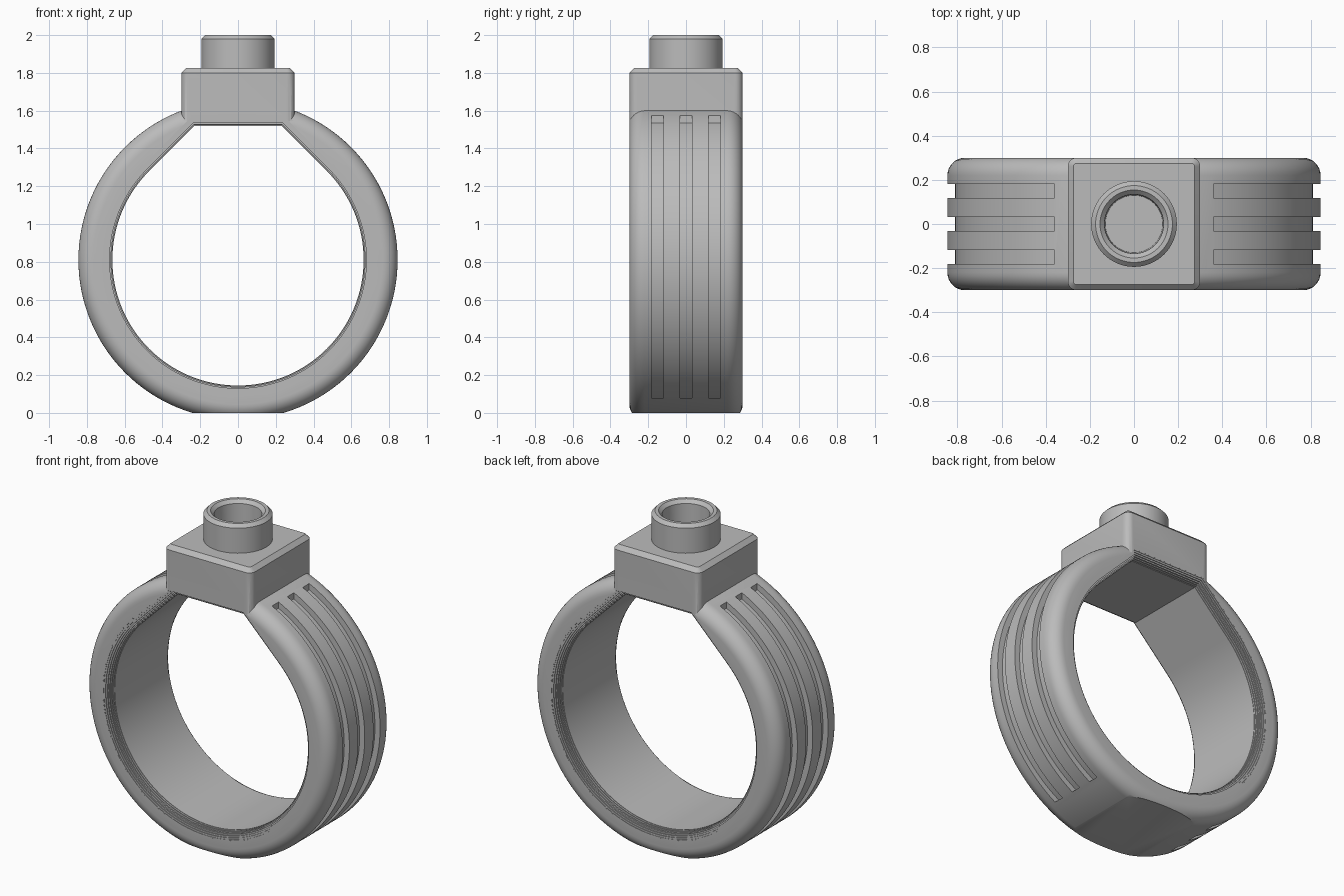
import bpy, bmesh, math
from mathutils import Matrix, Vector

if "Cube" in bpy.data.objects:
    bpy.data.objects.remove(bpy.data.objects["Cube"], do_unlink=True)

CENTRE_Z = 0.81      # centre of the finger hole
OUTER, INNER = 0.845, 0.665
HALF = 0.30          # half width of the band
HEAD_BOTTOM = 1.52

grey = bpy.data.materials.new("plain grey")
grey.use_nodes = True
grey.diffuse_color = (0.5, 0.5, 0.5, 1)
grey.node_tree.nodes["Principled BSDF"].inputs["Base Color"].default_value = (0.5, 0.5, 0.5, 1)


def add(name, bm):
    bmesh.ops.recalc_face_normals(bm, faces=bm.faces[:])
    mesh = bpy.data.meshes.new(name)
    bm.to_mesh(mesh)
    bm.free()
    mesh.materials.append(grey)
    obj = bpy.data.objects.new(name, mesh)
    bpy.context.collection.objects.link(obj)
    return obj


def loft(loops):
    """Skin equal-length point loops and cap both ends."""
    bm = bmesh.new()
    rows = [[bm.verts.new(p) for p in loop] for loop in loops]
    n = len(rows[0])
    for a, b in zip(rows, rows[1:]):
        for i in range(n):
            j = (i + 1) % n
            bm.faces.new((a[i], a[j], b[j], b[i]))
    bm.faces.new(rows[0])
    bm.faces.new(rows[-1])
    return bm


def circle(r, y, n=128):
    angles = [2 * math.pi * i / n for i in range(n)]
    return [Vector((r * math.cos(a), y, CENTRE_Z + r * math.sin(a))) for a in angles]


def boolean(target, cutter, operation):
    """Apply a boolean and discard the helper."""
    mod = target.modifiers.new(operation.lower(), 'BOOLEAN')
    mod.operation, mod.object, mod.solver = operation, cutter, 'EXACT'
    graph = bpy.context.evaluated_depsgraph_get()
    result = bpy.data.meshes.new_from_object(target.evaluated_get(graph))
    target.modifiers.clear()
    target.data = result
    bpy.data.objects.remove(cutter, do_unlink=True)


# Band: solid disc with rounded rims and a flat underside
fillet, steps = 0.08, 8
rim = [(OUTER - fillet + fillet * math.cos(t), HALF - fillet + fillet * math.sin(t))
       for t in [i * math.pi / 2 / steps for i in range(steps + 1)]]
profile = [(r, -y) for r, y in reversed(rim)] + rim
bm = loft([circle(r, y) for r, y in profile])
cut = bmesh.ops.bisect_plane(bm, geom=bm.verts[:] + bm.edges[:] + bm.faces[:],
                             plane_co=(0, 0, 0), plane_no=(0, 0, -1), clear_outer=True)
bmesh.ops.edgeloop_fill(bm, edges=[e for e in cut["geom_cut"] if isinstance(e, bmesh.types.BMEdge)])
band = add("ring_band", bm)

# Head: square block with rounded corners and a chamfered top
bm = bmesh.new()
bmesh.ops.create_cube(bm, size=1, matrix=Matrix.Translation((0, 0, (HEAD_BOTTOM + 1.825) / 2 - 0.05))
                      @ Matrix.Diagonal((0.6, 0.6, 1.825 - HEAD_BOTTOM + 0.1, 1)))
for v in bm.verts:
    v.co.z = 1.825 if v.co.z > 1.6 else HEAD_BOTTOM
upright = [e for e in bm.edges if abs(e.verts[0].co.z - e.verts[1].co.z) > 0.1]
bmesh.ops.bevel(bm, geom=upright, offset=0.04, segments=6, profile=0.5, affect='EDGES')
top = [e for e in bm.edges if all(v.co.z > 1.82 for v in e.verts)]
bmesh.ops.bevel(bm, geom=top, offset=0.025, segments=1, affect='EDGES')
boolean(band, add("head_block", bm), 'UNION')


# Finger opening: arc closed by two tangents and the flat head, with stepped rounded edges
def opening(offset, y):
    r = INNER + offset
    angles = [math.radians(135 + 270 * i / 96) for i in range(97)]
    pts = [Vector((r * math.cos(a), y, CENTRE_Z + r * math.sin(a))) for a in angles]
    z = HEAD_BOTTOM + offset
    x = r * math.sqrt(2) + CENTRE_Z - z
    return pts + [Vector((x, y, z)), Vector((-x, y, z))]


ease, stairs = 0.05, 7
half_loops = [(ease, 0.4)]
for i in range(stairs):
    a = math.pi / 2 * (i + 0.5) / stairs
    y = HALF - ease * (1 - math.cos(a))
    following = ease * (1 - math.sin(a))
    if i == stairs - 1:
        following = 0
    half_loops += [(half_loops[-1][0], y), (following, y)]
loops = half_loops + [(o, -y) for o, y in reversed(half_loops)]
boolean(band, add("finger_opening", loft([opening(o, y) for o, y in loops])), 'DIFFERENCE')

# Grooves: three shallow channels on each shoulder
for side in (1, -1):
    for y in (-0.15, 0, 0.15):
        start = math.asin((0.08 - CENTRE_Z) / 0.81)
        stop = math.acos(0.36 / 0.81)
        arc = [start + (stop - start) * i / 56 for i in range(57)]
        shape = [(0.81 * math.cos(a), CENTRE_Z + 0.81 * math.sin(a)) for a in arc]
        shape += [(0.36, 1.8), (1.0, 1.8), (1.0, 0.08)]
        section = [[Vector((side * x, y + w, z)) for x, z in shape] for w in (-0.032, 0.032)]
        boolean(band, add("groove", loft(section)), 'DIFFERENCE')

# Collar: short open tube with chamfered lips
lathe = [(0.194, 1.81), (0.194, 1.98), (0.174, 2.0), (0.154, 2.0),
         (0.134, 1.98), (0.13, 1.83)]
collar = add("top_collar", loft([[Vector((r * math.cos(a), r * math.sin(a), z))
             for a in [2 * math.pi * i / 64 for i in range(64)]] for r, z in lathe]))

# Smooth curved faces, keep crisp edges
for obj in (band, collar):
    bpy.ops.object.select_all(action='DESELECT')
    obj.select_set(True)
    bpy.context.view_layer.objects.active = obj
    bpy.ops.object.shade_smooth_by_angle(angle=math.radians(25))
